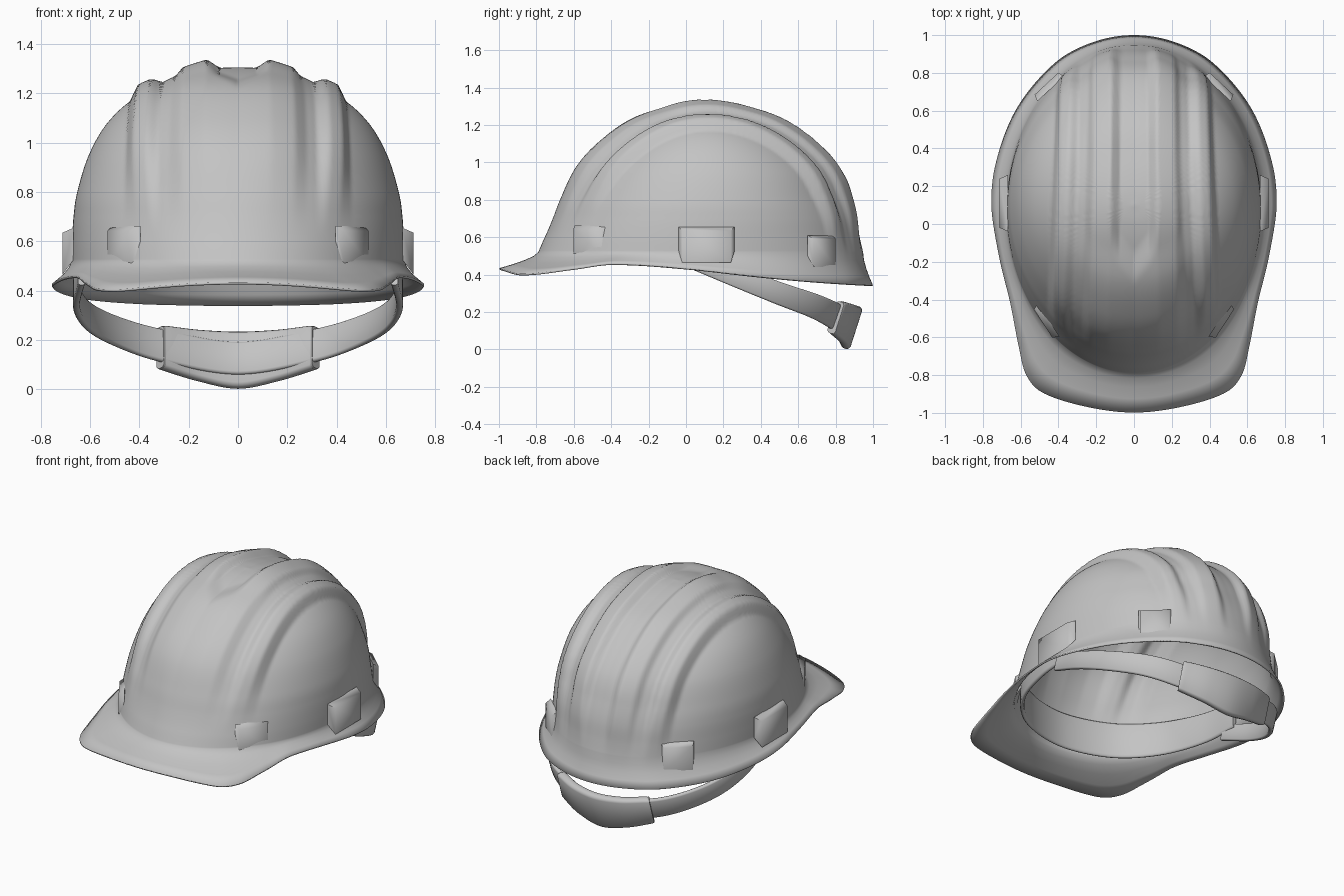
import bpy, bmesh, math
from mathutils import Vector, Matrix

cube = bpy.data.objects.get("Cube")
if cube:
    bpy.data.objects.remove(cube, do_unlink=True)

grey = bpy.data.materials.new("light grey plastic")
grey.use_nodes = True
COLOUR = (0.55, 0.55, 0.55, 1)
grey.diffuse_color = COLOUR
grey.node_tree.nodes["Principled BSDF"].inputs["Base Color"].default_value = COLOUR


def spline(table, t):
    """Smooth interpolation of rows keyed by their first column."""
    t = min(max(t, table[0][0]), table[-1][0])
    k = max(i for i in range(len(table) - 1) if table[i][0] <= t)
    a, b = table[k], table[k + 1]
    p, n = table[max(k - 1, 0)], table[min(k + 2, len(table) - 1)]
    d = b[0] - a[0]
    u = (t - a[0]) / d
    out = []
    for j in range(1, len(a)):
        m0 = (b[j] - p[j]) / (b[0] - p[0]) * d
        m1 = (n[j] - a[j]) / (n[0] - a[0]) * d
        out.append(a[j] * (2*u**3 - 3*u*u + 1) + m0 * (u**3 - 2*u*u + u)
                   + b[j] * (3*u*u - 2*u**3) + m1 * (u**3 - u*u))
    return out


def linear(table, t):
    for a, b in zip(table, table[1:]):
        if t <= b[0]:
            return a[1] + (b[1] - a[1]) * max(t - a[0], 0) / (b[0] - a[0])
    return table[-1][1]


def step(x, lo, hi):
    u = min(max((x - lo) / (hi - lo), 0), 1)
    return u * u * (3 - 2 * u)


def finish(name, bm, angle):
    mesh = bpy.data.meshes.new(name)
    bm.to_mesh(mesh)
    bm.free()
    obj = bpy.data.objects.new(name, mesh)
    bpy.context.collection.objects.link(obj)
    mesh.materials.append(grey)
    bpy.ops.object.select_all(action='DESELECT')
    obj.select_set(True)
    bpy.context.view_layer.objects.active = obj
    bpy.ops.object.shade_smooth_by_angle(angle=math.radians(angle))
    return obj


# Dome levels: height, half width, front y, back y
levels = [(.52, .675, -.79, .945), (.6, .673, -.755, .922), (.7, .667, -.705, .893),
          (.8, .652, -.65, .85), (.95, .605, -.55, .775), (1.08, .53, -.42, .65),
          (1.18, .42, -.28, .5), (1.24, .28, -.12, .33), (1.27, .14, 0, .2),
          (1.28, 0, .1, .1)]
dome = [(i, *row) for i, row in enumerate(levels)]
# Brim outline: angle, x, y
rim = [(-105, -.25, -.968), (-90, 0, -.998), (-75, .25, -.968), (-62, .48, -.895),
       (-52, .57, -.8), (-42, .61, -.65), (-28, .655, -.42), (-14, .715, -.17),
       (0, .755, .1), (20, .722, .36), (40, .61, .63), (60, .41, .86),
       (75, .21, .965), (90, 0, 1), (105, -.21, .965)]
rim_height = [(-1, .435), (-.88, .405), (-.6, .435), (-.4, .46), (0, .435),
              (.4, .39), (.7, .362), (1, .342)]
# Rib heights across the crown: grooved on top and behind, plain in front
grooved = [(0, .025), (.075, .028), (.12, .065), (.215, .05), (.25, .022),
           (.305, .013), (.34, .042), (.39, .042), (.44, 0)]
plain = [(0, .052), (.12, .058), (.21, .047), (.26, .02), (.305, .013),
         (.34, .042), (.39, .042), (.44, 0)]


def rib(p):
    x = abs(p.x) * .415 / (.415 - .04 * p.y)
    g = step(p.y - 1.2 * min(x, .13), -.3, -.12)
    height = linear(plain, x) * (1 - g) + linear(grooved, x) * g
    back = step(p.y, -.2, .5)
    return height * step(p.z, .6 - .15 * back, 1.05 - .15 * back)


# Shell: brim rows, then dome rows, closed at the crown
SEG, ROWS = 288, 88
bm = bmesh.new()
grid = []
for r in range(-4, ROWS):
    ring = []
    z, a, front, back = spline(dome, max(r, 0) / ROWS * (len(dome) - 1))
    for i in range(SEG):
        th = 2 * math.pi * i / SEG
        x, y = a * math.cos(th), (front + back) / 2 + (back - front) / 2 * math.sin(th)
        h = z
        if r < 0:
            rx, ry = spline(rim, math.degrees(math.asin(math.sin(th))))
            rx = math.copysign(rx, math.cos(th))
            rz = spline(rim_height, ry)[0]
            f = -r / 4
            x += (rx - x) * f ** 1.5
            y += (ry - y) * f ** 1.5
            h += (rz - h) * f
        ring.append(bm.verts.new((x, y, h)))
    grid.append(ring)
top = bm.verts.new((0, .1, levels[-1][0]))
for low, high in zip(grid, grid[1:]):
    for i in range(SEG):
        j = (i + 1) % SEG
        bm.faces.new((low[i], low[j], high[j], high[i]))
for i in range(SEG):
    bm.faces.new((grid[-1][i], grid[-1][(i + 1) % SEG], top))
bm.normal_update()
moves = [(v, v.normal * rib(v.co)) for v in bm.verts]
for v, move in moves:
    v.co += move
shell = finish("shell", bm, 60)
solid = shell.modifiers.new("thickness", 'SOLIDIFY')
solid.thickness = .01
solid.offset = -1


# Accessory slots: outer face centre, turn, width, height; the sides blend into the shell
def slot(name, x, y, z, yaw, width, height, depth):
    for side, label in ((1, "left"), (-1, "right")):
        bm = bmesh.new()
        bmesh.ops.create_cube(bm, size=1)
        bm.transform(Matrix.Translation((-.5, 0, 0)))
        bm.transform(Matrix.Diagonal((depth, width, height, 1)))
        for v in bm.verts:
            if v.co.x < -depth / 2:
                v.co.y *= 1.15
                v.co.z += .02 if v.co.z > 0 else .06
        bm.transform(Matrix.Translation((x, y, z)) @ Matrix.Rotation(math.radians(yaw), 4, 'Z'))
        bm.transform(Matrix.Diagonal((side, 1, 1, 1)))
        bmesh.ops.recalc_face_normals(bm, faces=bm.faces)
        finish(f"{label}_{name}", bm, 80)


slot("side_slot", .712, .11, .55, 0, .26, .17, .045)
slot("front_slot", .481, -.527, .575, -33, .18, .135, .035)
slot("rear_slot", .464, .742, .515, 47, .17, .15, .035)


# Flat bands swept along a mirrored path: x, y, z, half height
def band(name, half, thick, lean):
    path = half + [(-x, y, z, h) for x, y, z, h in half[-2::-1]]
    keyed = [(i, *p) for i, p in enumerate(path)]
    count = 8 * (len(path) - 1)
    pts = [spline(keyed, i / 8) for i in range(count + 1)]
    up = Vector((0, lean, 1)).normalized()
    profile = [(1, .3), (.95, .75), (.85, 1), (-.85, 1), (-.95, .75), (-1, .3)]
    section = profile + [(u, -w) for u, w in profile[::-1]]
    sides = len(section)
    bm = bmesh.new()
    rings = []
    for i, (x, y, z, h) in enumerate(pts):
        ahead, behind = pts[min(i + 1, count)], pts[max(i - 1, 0)]
        tangent = Vector(ahead[:3]) - Vector(behind[:3])
        out = tangent.cross(up).normalized()
        rings.append([bm.verts.new(Vector((x, y, z)) + up * h * u + out * thick * w)
                      for u, w in section])
    for a, b in zip(rings, rings[1:]):
        for i in range(sides):
            j = (i + 1) % sides
            bm.faces.new((a[i], a[j], b[j], b[i]))
    bm.faces.new(rings[0])
    bm.faces.new(rings[-1])
    bmesh.ops.recalc_face_normals(bm, faces=bm.faces)
    finish(name, bm, 70)


band("nape_strap", [(.635, .06, .47, .05), (.655, .3, .375, .055), (.605, .51, .295, .06),
                    (.48, .69, .23, .065), (.3, .8, .175, .07), (0, .865, .125, .07)], .014, .37)
band("nape_pad", [(.315, .8, .17, .088), (.29, .815, .165, .094), (.16, .865, .137, .107),
                  (0, .885, .118, .119)], .027, .32)
band("sweatband", [(.635, .16, .55, .09), (.615, -.1, .56, .1), (.515, -.39, .58, .11),
                   (.315, -.6, .59, .115), (0, -.685, .59, .115)], .012, 0)
